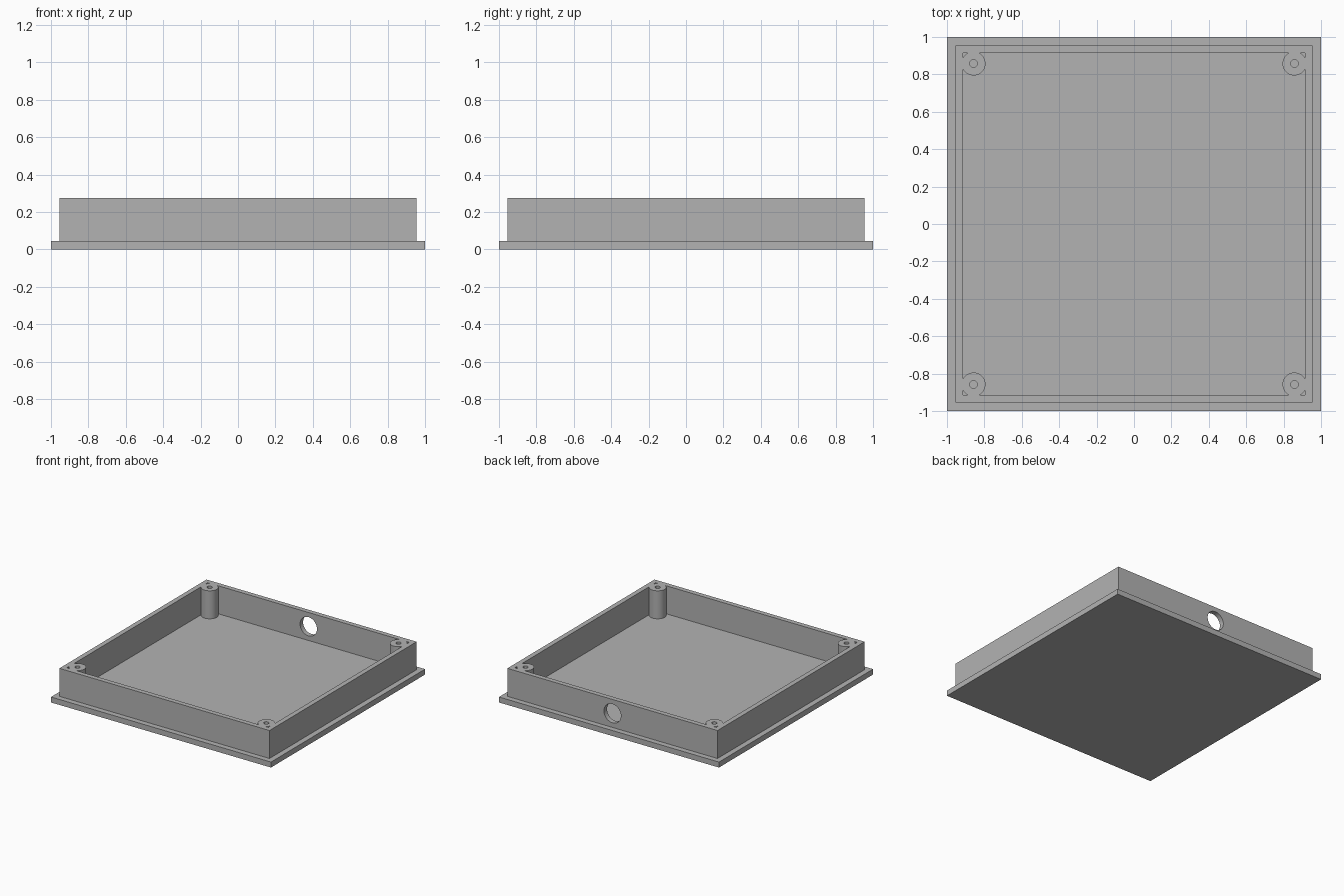
import bpy, bmesh, math
from mathutils import Matrix, Vector

cube = bpy.data.objects.get("Cube")
if cube:
    bpy.data.objects.remove(cube, do_unlink=True)

BASE_TOP, TOP = 0.045, 0.275
OUTER, INNER = 0.955, 0.915
POST, POST_R, SCREW_R = 0.858, 0.064, 0.02
PORT_R = 0.077

grey = bpy.data.materials.new("plain grey")
grey.use_nodes = True
grey.diffuse_color = (0.45, 0.45, 0.45, 1)
grey.node_tree.nodes["Principled BSDF"].inputs["Base Color"].default_value = (0.45, 0.45, 0.45, 1)


def make(name, bm):
    mesh = bpy.data.meshes.new(name)
    bm.to_mesh(mesh)
    bm.free()
    mesh.materials.append(grey)
    obj = bpy.data.objects.new(name, mesh)
    bpy.context.collection.objects.link(obj)
    return obj


def slab(name, half, z0, z1):
    bm = bmesh.new()
    bmesh.ops.create_cube(bm, size=1)
    bmesh.ops.scale(bm, vec=(2 * half, 2 * half, z1 - z0), verts=bm.verts)
    bmesh.ops.translate(bm, vec=(0, 0, (z0 + z1) / 2), verts=bm.verts)
    return make(name, bm)


def rod(name, radius, length, centre, tilt=0):
    bm = bmesh.new()
    place = Matrix.Translation(Vector(centre)) @ Matrix.Rotation(tilt, 4, "X")
    bmesh.ops.create_cone(bm, cap_ends=True, segments=48, radius1=radius,
                          radius2=radius, depth=length, matrix=place)
    return make(name, bm)


def combine(target, tool, operation):
    """Apply an exact boolean and discard the helper."""
    tool.hide_render = True
    mod = target.modifiers.new(tool.name, "BOOLEAN")
    mod.operation, mod.solver, mod.object = operation, "EXACT", tool
    bpy.context.view_layer.objects.active = target
    bpy.ops.object.modifier_apply(modifier=mod.name)
    bpy.data.objects.remove(tool, do_unlink=True)


# Flanged base plate with the hollow wall frame
tray = slab("tray_shell", 1.0, 0, BASE_TOP)
combine(tray, slab("wall_frame", OUTER, BASE_TOP / 2, TOP), "UNION")
combine(tray, slab("cavity", INNER, BASE_TOP, TOP + 0.1), "DIFFERENCE")

# Corner screw posts, merged into the walls, then drilled
for sx in (-1, 1):
    for sy in (-1, 1):
        x, y = sx * POST, sy * POST
        low = BASE_TOP / 2
        combine(tray, rod("screw_post", POST_R, TOP - low, (x, y, (TOP + low) / 2)), "UNION")
        combine(tray, rod("screw_hole", SCREW_R, TOP - BASE_TOP + 0.1,
                          (x, y, (TOP + BASE_TOP + 0.1) / 2)), "DIFFERENCE")

# Round cable port through the back wall
combine(tray, rod("cable_port", PORT_R, 0.2, (0, (OUTER + INNER) / 2, (BASE_TOP + TOP) / 2),
                  math.pi / 2), "DIFFERENCE")

# Smooth round surfaces, crisp edges
bpy.ops.object.select_all(action="DESELECT")
tray.select_set(True)
bpy.context.view_layer.objects.active = tray
bpy.ops.object.shade_smooth_by_angle(angle=math.radians(30))
